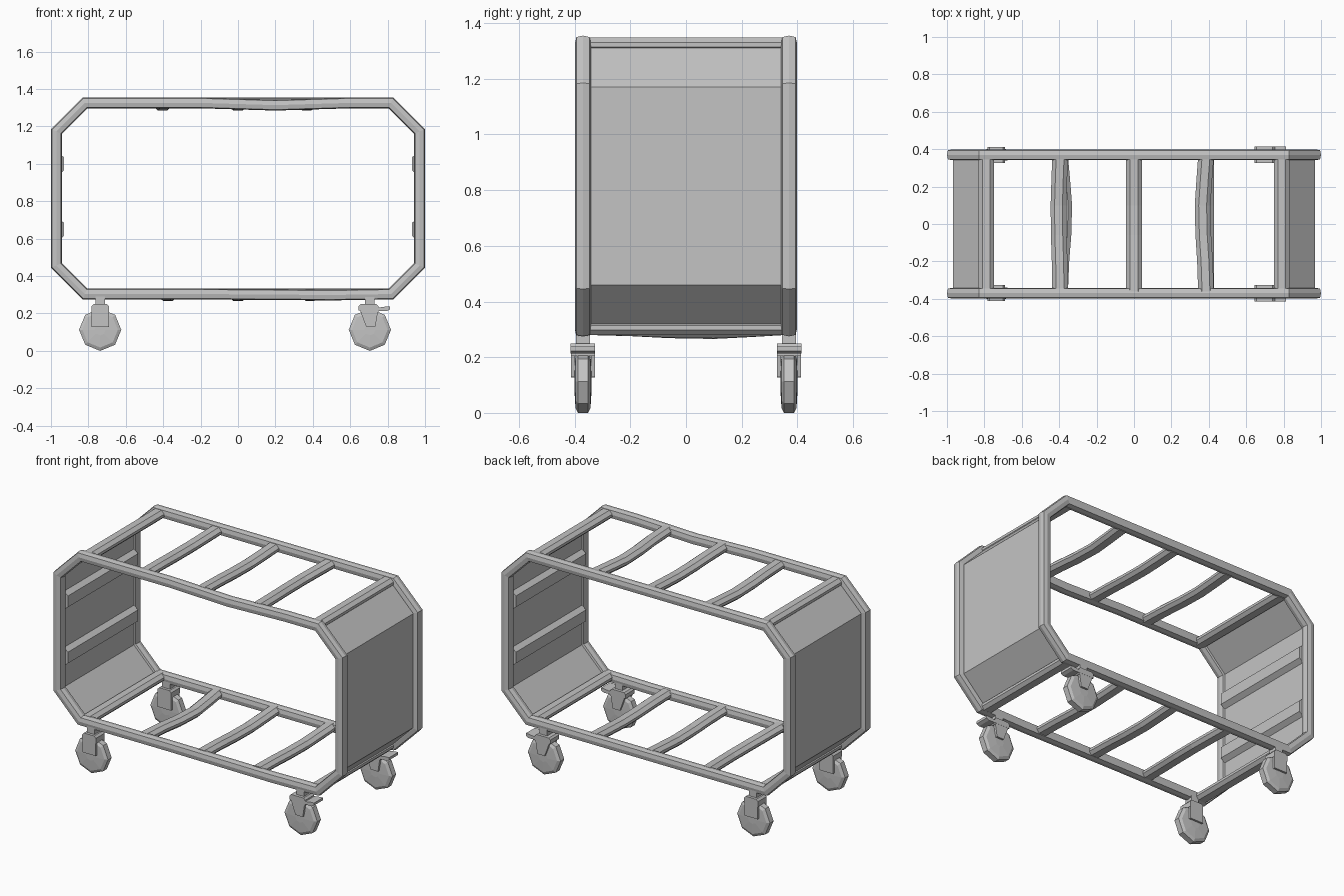
import bpy
import math
from mathutils import Vector

cube = bpy.data.objects.get("Cube")
if cube:
    bpy.data.objects.remove(cube, do_unlink=True)

grey = bpy.data.materials.new("worn grey metal")
grey.use_nodes = True
COLOUR = (0.55, 0.55, 0.55, 1)
grey.diffuse_color = COLOUR
grey.node_tree.nodes["Principled BSDF"].inputs["Base Color"].default_value = COLOUR


def loft(name, rings, closed=False):
    """Skin a list of equal point rings, capping the ends unless closed."""
    n, m = len(rings[0]), len(rings)
    verts = [p for ring in rings for p in ring]
    faces = []
    for i in range(m if closed else m - 1):
        k = (i + 1) % m
        for j in range(n):
            l = (j + 1) % n
            faces.append((i * n + j, i * n + l, k * n + l, k * n + j))
    if not closed:
        faces.append(tuple(reversed(range(n))))
        faces.append(tuple(range((m - 1) * n, m * n)))
    mesh = bpy.data.meshes.new(name)
    mesh.from_pydata(verts, [], faces)
    mesh.materials.append(grey)
    obj = bpy.data.objects.new(name, mesh)
    bpy.context.collection.objects.link(obj)
    # consistent outward normals
    import bmesh
    bm = bmesh.new()
    bm.from_mesh(mesh)
    bmesh.ops.recalc_face_normals(bm, faces=bm.faces)
    bm.to_mesh(mesh)
    bm.free()
    return obj


def extrude_y(name, outline, y0, y1):
    """Extrude an (x, z) outline between two y positions."""
    return loft(name, [[(x, y, z) for x, z in outline] for y in (y0, y1)])


def box(x0, x1, z0, z1):
    return [(x0, z0), (x1, z0), (x1, z1), (x0, z1)]


# Tube section: a square whose sides rise to a shallow ridge
H, C = 0.029, 0.024
TUBE = [(H, 0), (C, C), (0, H), (-C, C), (-H, 0), (-C, -C), (0, -H), (C, -C)]


def side_frame(name, y, top_sag, low_sag):
    """Octagonal tube loop, with slightly bowed long rails."""
    X, XS, LO, HI, CUT = 0.971, 0.818, 0.304, 1.326, 0.153
    path = [(-XS, LO), (-0.2, LO), (0.5, LO + low_sag), (XS, LO), (X, LO + CUT),
            (X, HI - CUT), (XS, HI), (0.6, HI), (0.2, HI + top_sag), (-0.2, HI),
            (-XS, HI), (-X, HI - CUT), (-X, LO + CUT)]
    pts = [Vector(p) for p in path]
    rings = []
    for i, p in enumerate(pts):
        a = (p - pts[i - 1]).normalized()
        b = (pts[(i + 1) % len(pts)] - p).normalized()
        na, nb = Vector((a.y, -a.x)), Vector((b.y, -b.x))
        miter = (na + nb) / (1 + na.dot(nb))
        rings.append([(p.x + miter.x * o, y + s, p.y + miter.y * o) for o, s in TUBE])
    loft(name, rings, closed=True)


side_frame("front_frame", -0.37, -0.012, -0.005)
side_frame("back_frame", 0.37, 0, 0)


# Cross bars with chamfered edges; some are bent by dx, dz at mid length
BAR = [(-0.042, -0.008), (-0.024, -0.026), (0.024, -0.026), (0.042, -0.008),
       (0.042, 0.008), (0.021, 0.026), (-0.021, 0.026), (-0.042, 0.008)]


def cross_bar(name, x, z, dx=0, dz=0):
    rings = []
    for y, f in ((-0.36, 0), (-0.2, 0.3), (-0.06, 0.8), (0.1, 1), (0.24, 0.5), (0.36, 0)):
        rings.append([(x + dx * f + px, y, z + dz * f + pz) for px, pz in BAR])
    loft(name, rings)


bends = {-0.79: (0, 0), -0.395: (0.022, -0.012), 0: (0, -0.012),
         0.385: (-0.018, -0.01), 0.79: (0, 0)}
for i, (x, (dx, dz)) in enumerate(bends.items()):
    cross_bar(f"top_bar_{i + 1}", x, 1.322, -dx * 0.4 if x < 0 else dx, dz)
    cross_bar(f"bottom_bar_{i + 1}", x, 0.306, dx if x < 0 else 0, dz * 1.2)

# Folded end panels and their inner rails
for side, s in (("left", 1), ("right", -1)):
    outer = [(0.825, 0.317), (0.968, 0.46), (0.968, 1.17), (0.825, 1.313)]
    inner = [(x - 0.01, z) for x, z in reversed(outer)]
    extrude_y(side + "_end_panel", [(s * x, z) for x, z in outer + inner], -0.355, 0.355)
    for level, z in (("lower", 0.65), ("upper", 1.0)):
        rail = [(0.962, z - 0.06), (0.93, z - 0.035), (0.93, z + 0.035), (0.962, z + 0.06)]
        extrude_y(f"{side}_{level}_rail", [(s * x, h) for x, h in rail], -0.345, 0.345)


def caster(tag, x, y, brake):
    # Eight-sided wheel with slightly domed sides
    rings = []
    for r, dy in ((0.03, -0.031), (0.095, -0.027), (0.113, -0.018),
                  (0.113, 0.018), (0.095, 0.027), (0.03, 0.031)):
        rings.append([(x + r * math.cos(k * math.pi / 4), y + dy,
                       0.113 + r * math.sin(k * math.pi / 4)) for k in range(8)])
    loft(tag + "_wheel", rings)
    # Stem and fork
    extrude_y(tag + "_stem", box(x - 0.026, x + 0.026, 0.23, 0.3), y - 0.026, y + 0.026)
    crown = [(x - 0.036, 0.25), (x - 0.047, 0.238), (x - 0.047, 0.205),
             (x + 0.047, 0.205), (x + 0.047, 0.238), (x + 0.036, 0.25)]
    extrude_y(tag + "_fork_crown", crown, y - 0.043, y + 0.043)
    if brake:
        cheek = [(x - 0.055, 0.225), (x - 0.035, 0.17), (x - 0.02, 0.13),
                 (x + 0.03, 0.13), (x + 0.045, 0.225)]
    else:
        cheek = box(x - 0.046, x + 0.046, 0.128, 0.225)
    for name, s in (("back", 1), ("front", -1)):
        extrude_y(f"{tag}_{name}_fork_cheek", cheek, y + s * 0.029, y + s * 0.043)
    # Foot brake lever
    if brake:
        lever = [(x - 0.06, 0.215), (x + 0.09, 0.213), (x + 0.108, 0.222),
                 (x + 0.108, 0.238), (x + 0.09, 0.238), (x + 0.05, 0.232),
                 (x + 0.035, 0.25), (x - 0.05, 0.25), (x - 0.06, 0.24)]
        extrude_y(tag + "_brake_lever", lever, y - 0.044, y + 0.044)


for depth, y in (("front", -0.37), ("back", 0.37)):
    caster(depth + "_right_caster", -0.737, y, False)
    caster(depth + "_left_caster", 0.705, y, True)
